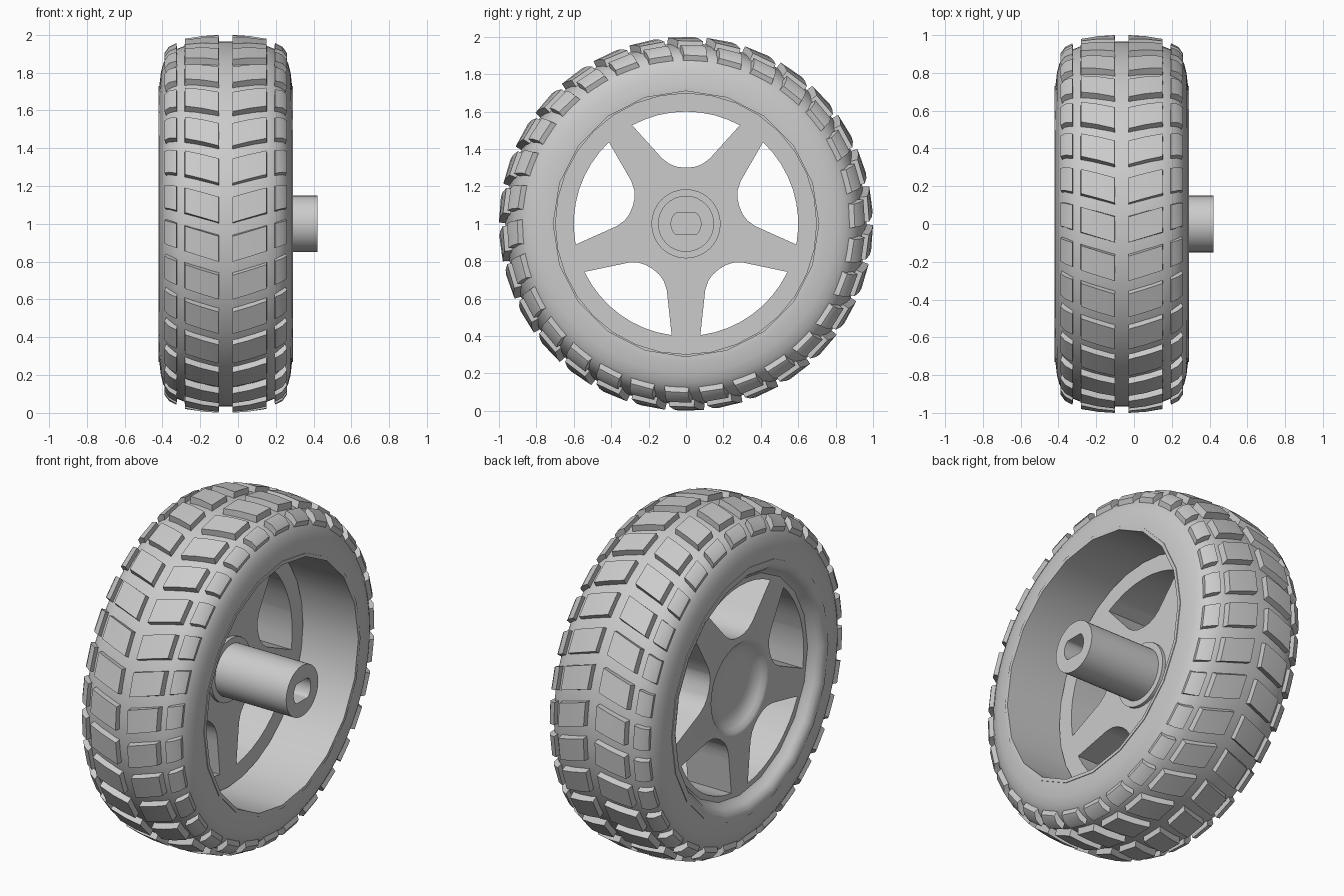
import bpy, bmesh
from math import sin, cos, pi, radians

if "Cube" in bpy.data.objects:
    bpy.data.objects.remove(bpy.data.objects["Cube"])

MID = -0.065      # x of the tyre's centre plane
LUGS = 30         # tread rows around the tyre

grey = bpy.data.materials.new("plain_grey")
grey.use_nodes = True
grey.diffuse_color = (0.6, 0.6, 0.6, 1)
grey.node_tree.nodes["Principled BSDF"].inputs["Base Color"].default_value = (0.6, 0.6, 0.6, 1)


def at(x, r, a):
    """Point at axle position x, radius r, angle a from the top towards the front."""
    return (x, -r * sin(a), 1 + r * cos(a))


def smooth(ob, angle):
    bpy.ops.object.select_all(action='DESELECT')
    ob.select_set(True)
    bpy.context.view_layer.objects.active = ob
    bpy.ops.object.shade_smooth_by_angle(angle=radians(angle))


def finish(bm, name):
    bmesh.ops.remove_doubles(bm, verts=bm.verts, dist=1e-5)
    bmesh.ops.recalc_face_normals(bm, faces=bm.faces)
    mesh = bpy.data.meshes.new(name)
    bm.to_mesh(mesh)
    bm.free()
    mesh.materials.append(grey)
    ob = bpy.data.objects.new(name, mesh)
    bpy.context.collection.objects.link(ob)
    return ob


def lathe(name, profile, steps, closed):
    """Turn an (x, radius) profile around the axle."""
    bm = bmesh.new()
    vs = [bm.verts.new(at(x, r, 0)) for x, r in profile]
    pairs = list(zip(vs, vs[1:])) + ([(vs[-1], vs[0])] if closed else [])
    edges = [bm.edges.new(p) for p in pairs]
    bmesh.ops.spin(bm, geom=vs + edges, cent=(0, 0, 1), axis=(1, 0, 0),
                   angle=2 * pi, steps=steps, use_merge=True)
    return finish(bm, name)


def prism(name, outline, x0, x1):
    """Extrude a (y, z) outline along the axle."""
    bm = bmesh.new()
    face = bm.faces.new([bm.verts.new((x0, y, z + 1)) for y, z in outline])
    new = bmesh.ops.extrude_face_region(bm, geom=[face])["geom"]
    bmesh.ops.translate(bm, vec=(x1 - x0, 0, 0),
                        verts=[v for v in new if isinstance(v, bmesh.types.BMVert)])
    return finish(bm, name)


def cut(ob, cutter):
    mod = ob.modifiers.new("cut", 'BOOLEAN')
    mod.operation = 'DIFFERENCE'
    mod.solver = 'EXACT'
    mod.object = cutter
    bpy.context.view_layer.objects.active = ob
    bpy.ops.object.modifier_apply(modifier=mod.name)
    bpy.data.objects.remove(cutter)


# Tyre carcass: half profile mirrored about the centre plane
half = [(0.06, 0.965), (0.15, 0.955), (0.22, 0.94), (0.27, 0.92), (0.305, 0.89),
        (0.33, 0.85), (0.343, 0.80), (0.351, 0.73), (0.351, 0.72)]
profile = [(MID - u, r) for u, r in reversed(half)] + [(MID + u, r) for u, r in half]
smooth(lathe("tyre", profile, 72, True), 40)

# Tread lugs: (offset, top radius) and (offset, base radius) along each lug
centre_lug = ([(0.037, 1.0), (0.125, 0.995), (0.215, 0.98)],
              [(0.035, 0.94), (0.125, 0.93), (0.219, 0.91)])
edge_lug = ([(0.26, 0.957), (0.30, 0.937), (0.324, 0.903)],
            [(0.256, 0.90), (0.28, 0.88), (0.314, 0.872)])


def add_lug(bm, side, a, top, base):
    rings = []
    for (ut, rt), (ub, rb) in zip(top, base):
        mid = a - 0.3 * (ut - 0.035)          # chevron sweep
        ring = [(ub, rb, -0.076), (ub, rb, 0.076), (ut, rt, 0.068), (ut, rt, -0.068)]
        rings.append([bm.verts.new(at(MID + side * u, r, mid + w)) for u, r, w in ring])
    for p, q in zip(rings, rings[1:]):
        for i in range(4):
            j = (i + 1) % 4
            bm.faces.new((p[i], p[j], q[j], q[i]))
    bm.faces.new(rings[0])
    bm.faces.new(rings[-1])


for name, shape in (("centre_tread", centre_lug), ("shoulder_tread", edge_lug)):
    bm = bmesh.new()
    for side in (-1, 1):
        for k in range(LUGS):
            add_lug(bm, side, 2 * pi * k / LUGS + 0.03, *shape)
    smooth(finish(bm, name), 30)

# Rim barrel with a rounded outer lip
rim = lathe("rim", [
    (-0.345, 0.63), (-0.365, 0.655), (-0.39, 0.668), (-0.41, 0.685), (-0.42, 0.71),
    (-0.42, 0.73), (0.29, 0.73), (0.29, 0.71), (-0.1, 0.71), (-0.1, 0.63)], 20, True)
smooth(rim, 35)

# Thick spoke plate with dished hub, inner collar and axle sleeve
spokes = lathe("spokes_and_axle", [
    (-0.29, 0), (-0.29, 0.145), (-0.295, 0.18), (-0.305, 0.21), (-0.325, 0.24), (-0.345, 0.258),
    (-0.35, 0.275), (-0.35, 0.70), (-0.065, 0.70), (-0.065, 0.185), (-0.045, 0.185),
    (-0.045, 0.15), (0.42, 0.15), (0.42, 0)], 32, False)

# Five windows between the spokes
right_edge = [(0.045, 0.304), (0.085, 0.318), (0.125, 0.347), (0.155, 0.38), (0.288, 0.527)]
right_edge += [(0.6 * sin(t), 0.6 * cos(t)) for t in (0.37, 0.25, 0.125)]
window = [(0, 0.30)] + right_edge + [(0, 0.6)] + [(-y, z) for y, z in reversed(right_edge)]
for k in range(5):
    c, s = cos(2 * pi * k / 5), sin(2 * pi * k / 5)
    cut(spokes, prism("window_cutter", [(y * c - z * s, y * s + z * c) for y, z in window],
                      -0.5, -0.02))

# Flat-sided axle slot
slot = []
for k in range(32):
    a = 2 * pi * (k + 0.5) / 32
    slot.append((0.08 * cos(a), max(-0.058, min(0.058, 0.08 * sin(a)))))
cut(spokes, prism("slot_cutter", slot, -0.05, 0.5))
smooth(spokes, 35)
